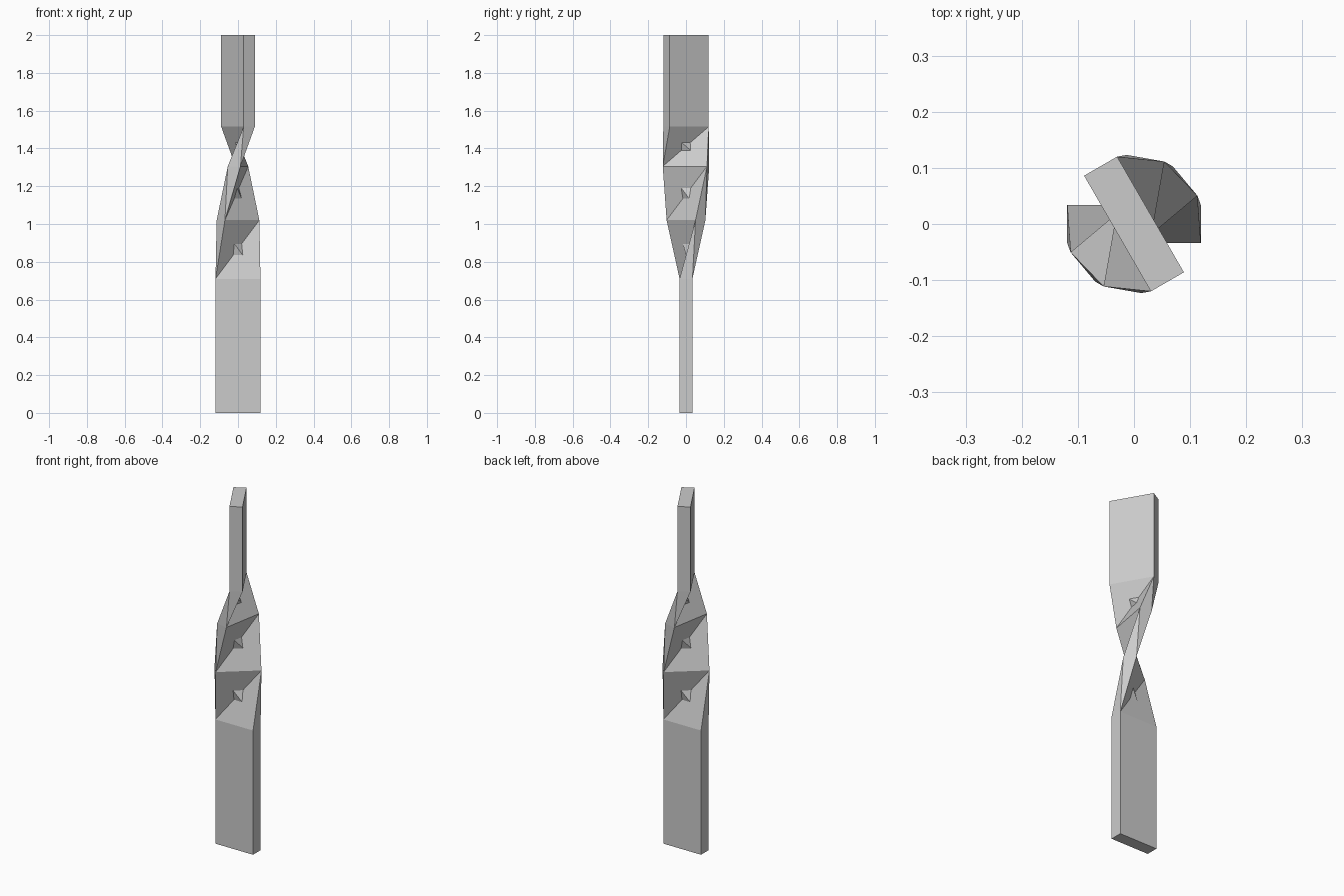
import bpy, bmesh
from math import cos, sin, radians

if "Cube" in bpy.data.objects:
    bpy.data.objects.remove(bpy.data.objects["Cube"])

# Rectangular bar section, rotated at each height
HALF_W, HALF_D = 0.119, 0.034
CORNERS = [(-HALF_W, -HALF_D), (HALF_W, -HALF_D), (HALF_W, HALF_D), (-HALF_W, HALF_D)]
SECTIONS = [(0, 0), (0.71, 0), (1.02, 40), (1.305, 80), (1.515, 120), (2.0, 120)]

bm = bmesh.new()
rings = []
for z, deg in SECTIONS:
    c, s = cos(radians(deg)), sin(radians(deg))
    rings.append([bm.verts.new((x * c - y * s, x * s + y * c, z)) for x, y in CORNERS])

# End caps
bm.faces.new(rings[0][::-1])
bm.faces.new(rings[-1])

# Walls: straight lengths are quads, twisted lengths split along a diagonal
for k in range(len(rings) - 1):
    lo, hi = rings[k], rings[k + 1]
    twisted = SECTIONS[k][1] != SECTIONS[k + 1][1]
    for i in range(4):
        j = (i + 1) % 4
        if not twisted:
            bm.faces.new((lo[i], lo[j], hi[j], hi[i]))
        elif i % 2 == 0:   # wide faces fold inwards
            bm.faces.new((lo[i], lo[j], hi[j]))
            bm.faces.new((lo[i], hi[j], hi[i]))
        else:              # narrow edges fold outwards
            bm.faces.new((lo[i], lo[j], hi[i]))
            bm.faces.new((lo[j], hi[j], hi[i]))

mesh = bpy.data.meshes.new("twisted_bar")
bm.to_mesh(mesh)
bm.free()
bar = bpy.data.objects.new("twisted_bar", mesh)
bpy.context.collection.objects.link(bar)
